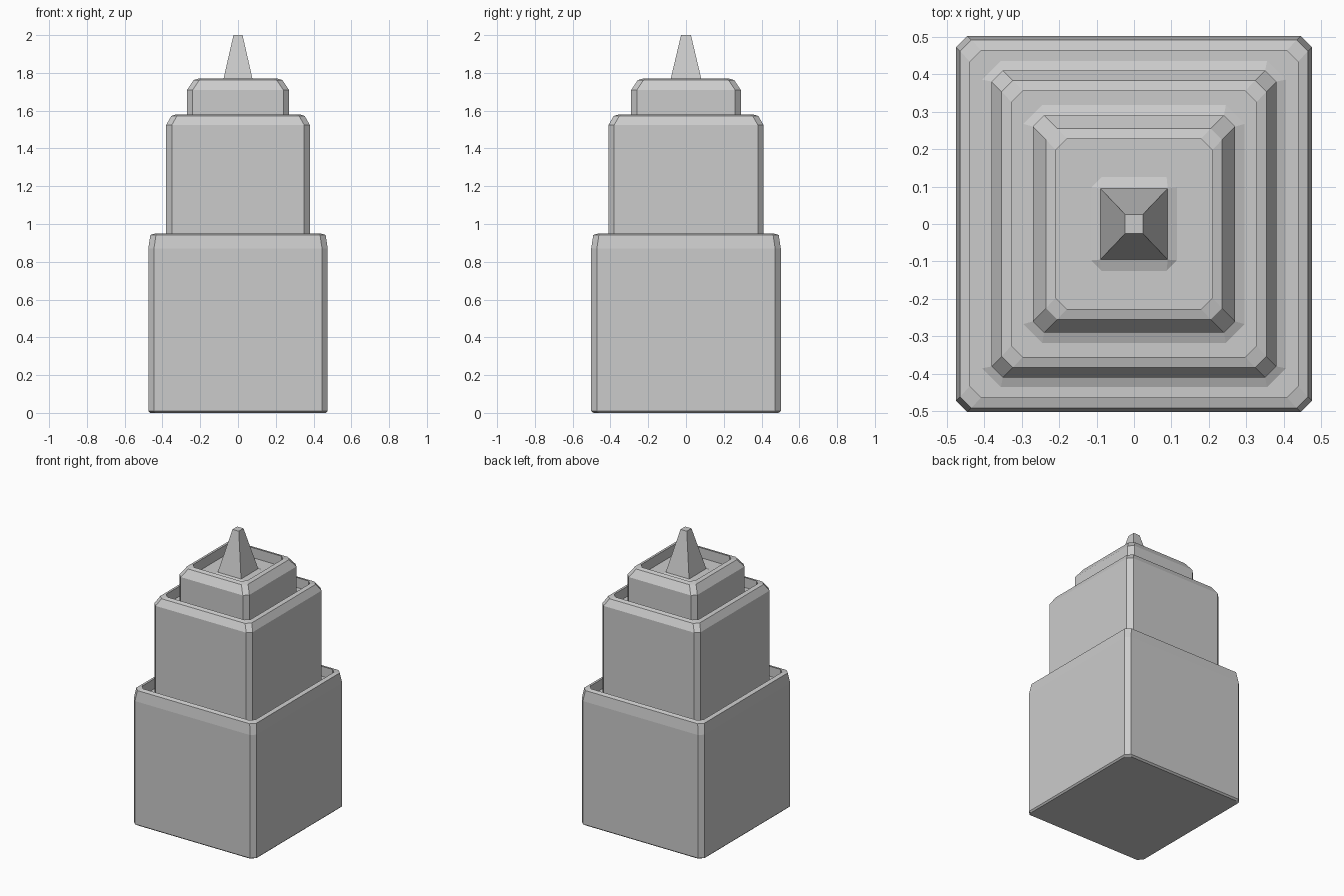
import bpy
import bmesh

if "Cube" in bpy.data.objects:
    bpy.data.objects.remove(bpy.data.objects["Cube"])


def loft(name, rings, cap_bottom=False, cap_top=False):
    """Stack chamfered rectangles (half_x, half_y, corner_cut, z) into a skin."""
    bm = bmesh.new()
    loops = []
    for hx, hy, c, z in rings:
        pts = [(hx, -hy + c), (hx, hy - c), (hx - c, hy), (-hx + c, hy),
               (-hx, hy - c), (-hx, -hy + c), (-hx + c, -hy), (hx - c, -hy)]
        loops.append([bm.verts.new((x, y, z)) for x, y in pts])
    for a, b in zip(loops, loops[1:]):
        for i in range(8):
            j = (i + 1) % 8
            bm.faces.new((a[i], a[j], b[j], b[i]))
    if cap_bottom:
        bm.faces.new(loops[0][::-1])
    if cap_top:
        bm.faces.new(loops[-1])
    bmesh.ops.remove_doubles(bm, verts=bm.verts[:], dist=0.0005)
    mesh = bpy.data.meshes.new(name)
    bm.to_mesh(mesh)
    bm.free()
    obj = bpy.data.objects.new(name, mesh)
    bpy.context.collection.objects.link(obj)
    return obj


def tier_rings(hx, hy, z0, shoulder, top, inset, floor, skirt):
    """Walls, sloped shoulder, parapet rim, then the sunken roof up to the next skirt."""
    c = 0.03
    rx, ry = hx - inset, hy - inset
    return [(hx, hy, c, z0), (hx, hy, c, shoulder),
            (rx, ry, c, top - 0.008), (rx - 0.026, ry - 0.028, c, top),
            (rx - 0.026, ry - 0.028, c, floor), skirt]


# Shallow skirts where each upper part meets the roof below
skirt_mid = (0.405, 0.435, 0.05, 0.88)
skirt_up = (0.295, 0.317, 0.05, 1.51)
skirt_spire = (0.115, 0.125, 0.028, 1.70)

# Lower block with a thin bevelled foot
loft("lower_tier",
     [(0.465, 0.49, 0.03, 0.0)]
     + tier_rings(0.475, 0.502, 0.01, 0.87, 0.95, 0.011, 0.88, skirt_mid),
     cap_bottom=True)

# Middle block
loft("middle_tier",
     [skirt_mid] + tier_rings(0.38, 0.41, 0.89, 1.525, 1.58, 0.027, 1.51, skirt_up))

# Upper block
loft("upper_tier",
     [skirt_up] + tier_rings(0.27, 0.29, 1.52, 1.71, 1.77, 0.035, 1.70, skirt_spire))

# Tapered square spire
loft("spire",
     [skirt_spire, (0.09, 0.095, 0.0, 1.71), (0.024, 0.026, 0.0, 2.0)],
     cap_top=True)
